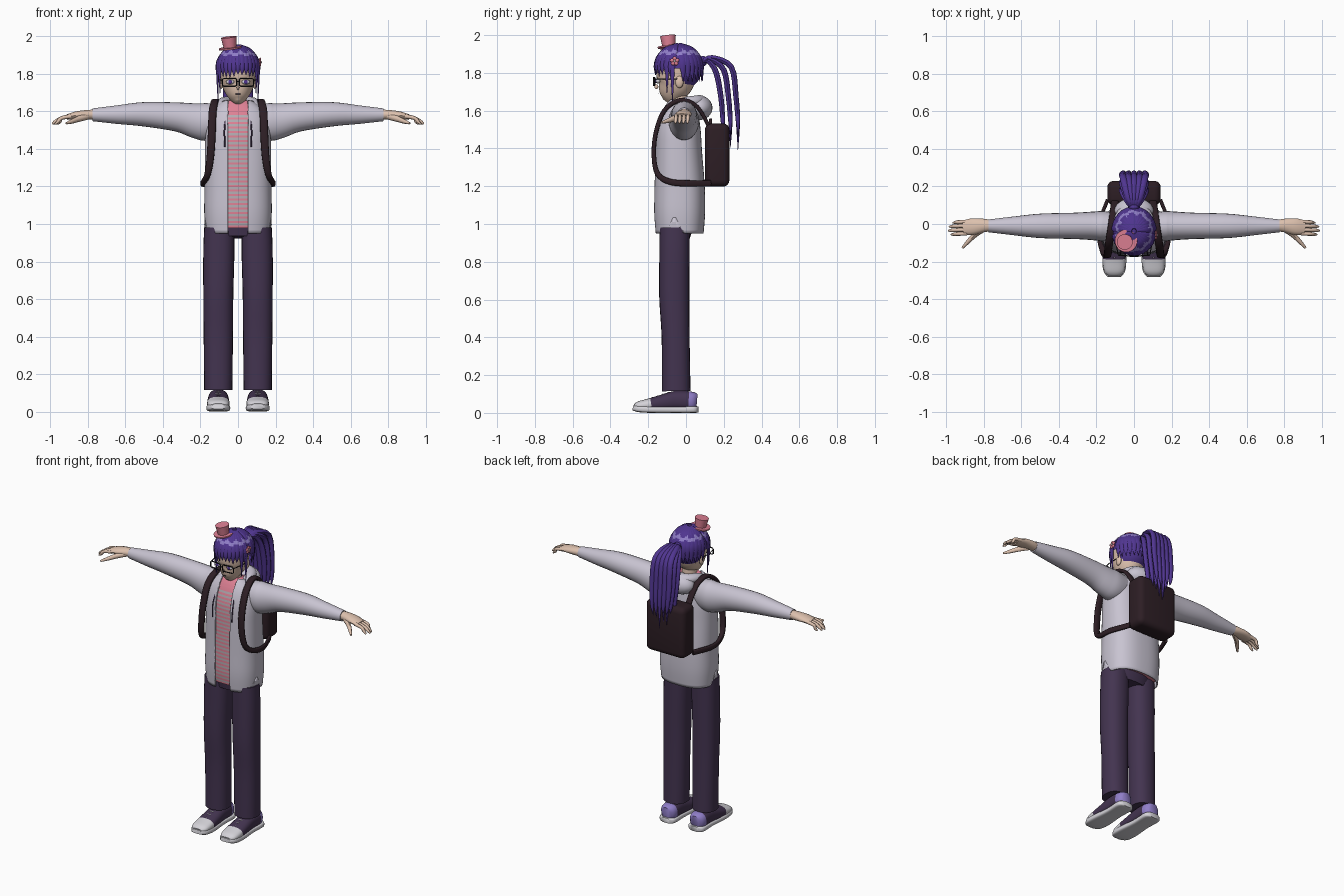
import bpy, bmesh, math, random
from mathutils import Vector, Matrix

random.seed(4)
if "Cube" in bpy.data.objects:
    bpy.data.objects.remove(bpy.data.objects["Cube"], do_unlink=True)


def material(name, r, g, b):
    m = bpy.data.materials.new(name)
    m.use_nodes = True
    m.diffuse_color = (r, g, b, 1)
    m.node_tree.nodes["Principled BSDF"].inputs["Base Color"].default_value = (r, g, b, 1)
    return m


JACKET = material("lavender grey cloth", .58, .55, .64)
PANTS = material("dark plum cloth", .056, .034, .08)
PACK = material("dark brown canvas", .026, .013, .018)
HAIR = material("purple hair", .08, .036, .28)
SHINE = material("light violet", .28, .21, .58)
SKIN = material("skin", .72, .53, .42)
PINK = material("pink", .74, .22, .3)
GREY = material("stripe grey", .45, .42, .45)
WHITE = material("off white", .66, .65, .69)
BLACK = material("black", .01, .01, .012)


def finish(name, bm, mats, rule=None, edit=None, angle=50):
    """Turn a bmesh into a smooth shaded object, colouring faces by rule."""
    if edit:
        edit(bm)
    bmesh.ops.recalc_face_normals(bm, faces=bm.faces)
    if rule:
        for f in bm.faces:
            f.material_index = rule(f.calc_center_median())
    me = bpy.data.meshes.new(name)
    bm.to_mesh(me)
    bm.free()
    for m in mats:
        me.materials.append(m)
    ob = bpy.data.objects.new(name, me)
    bpy.context.collection.objects.link(ob)
    bpy.ops.object.select_all(action='DESELECT')
    ob.select_set(True)
    bpy.context.view_layer.objects.active = ob
    bpy.ops.object.shade_smooth_by_angle(angle=math.radians(angle))
    return ob


def spline(pts, steps):
    """Catmull-Rom through rows of (x, y, z, half width, half depth)."""
    out = []
    for i in range(len(pts) - 1):
        a, b, c, d = (pts[max(i - 1, 0)], pts[i], pts[i + 1], pts[min(i + 2, len(pts) - 1)])
        for k in range(steps):
            t = k / steps
            out.append([q + t * (r - p + t * (2 * p - 5 * q + 4 * r - s + t * (3 * (q - r) + s - p))
                                 / 1) / 2 for p, q, r, s in zip(a, b, c, d)])
    return out + [list(pts[-1])]


def sweep(name, pts, side, mats, n=14, power=2, steps=4, mirror=1, caps=True, **kw):
    """Skin superellipse rings along a path; side is the width direction."""
    rows = spline([(p[0] * mirror, *p[1:]) for p in pts], steps)
    side = Vector(side)
    side.x *= mirror
    bm, rings = bmesh.new(), []
    for i, r in enumerate(rows):
        t = (Vector(rows[min(i + 1, len(rows) - 1)][:3]) - Vector(rows[max(i - 1, 0)][:3])).normalized()
        u = (side - t * side.dot(t)).normalized()
        v = t.cross(u)
        ring = []
        for k in range(n):
            w = math.tau * k / n
            c, s = math.cos(w), math.sin(w)
            c, s = (math.copysign(abs(q) ** (2 / power), q) for q in (c, s))
            ring.append(bm.verts.new(Vector(r[:3]) + u * c * max(r[3], .001) + v * s * max(r[4], .001)))
        rings.append(ring)
    for a, b in zip(rings, rings[1:]):
        for k in range(n):
            bm.faces.new((a[k], a[k - 1], b[k - 1], b[k]))
    if caps:
        bm.faces.new(rings[0])
        bm.faces.new(rings[-1])
    return finish(name, bm, mats, **kw)


def ball(name, loc, size, mat, rule=None, edit=None, seg=24):
    bm = bmesh.new()
    bmesh.ops.create_uvsphere(bm, u_segments=seg, v_segments=seg * 2 // 3, radius=1,
                              matrix=Matrix.Translation(loc) @ Matrix.Diagonal((*size, 1)))
    return finish(name, bm, mat if isinstance(mat, list) else [mat], rule, edit)


def cut(bm, co, no):
    bmesh.ops.bisect_plane(bm, geom=bm.verts[:] + bm.edges[:] + bm.faces[:], plane_co=co, plane_no=no)


X, Y, Z = (1, 0, 0), (0, 1, 0), (0, 0, 1)

# Jacket: open front, notched side hems
TORSO = [(0, -.035, .95, .172, .128), (0, -.035, 1.06, .18, .136), (0, -.035, 1.2, .178, .134),
         (0, -.04, 1.38, .176, .125), (0, -.04, 1.5, .172, .118), (0, -.03, 1.59, .15, .098),
         (0, -.02, 1.65, .085, .07)]


def open_front(bm):
    for x in (-.054, .054):
        cut(bm, (x, 0, 0), X)
    bmesh.ops.delete(bm, geom=[f for f in bm.faces if abs(f.calc_center_median().x) < .053
                               and f.calc_center_median().y < -.05], context='FACES')
    for v in bm.verts:
        if v.co.z < .96 and abs(v.co.x) > .1:
            v.co.z += max(0, .1 * (1 - abs(v.co.y + .06) / .045))


jacket = sweep("jacket", TORSO, X, [JACKET], n=72, power=2.5, caps=False, edit=open_front)
jacket.modifiers.new("thickness", 'SOLIDIFY').thickness = .008


# Striped shirt
def stripes(bm):
    for i in range(60):
        cut(bm, (0, 0, .98 + i * .012), Z)


sweep("shirt", [(x, y, z + (.03 if z < 1 else 0), a - .014, b - .012) for x, y, z, a, b in TORSO], X,
      [PINK, GREY], n=40, power=2.5, edit=stripes,
      rule=lambda c: int((c.z - .98) / .012) % 2 if c.z < 1.59 else 0)
sweep("hips", [(0, -.055, .93, .15, .075), (0, -.045, 1.04, .16, .1)], X, [PANTS], n=24)

# Hood resting behind the neck
ball("hood", (0, .07, 1.615), (.105, .07, .065), JACKET)
sweep("collar", [(-.065, -.115, 1.57, .015, .03), (-.085, -.03, 1.64, .022, .03), (-.06, .05, 1.65, .03, .035),
                 (0, .075, 1.65, .032, .035), (.06, .05, 1.65, .03, .035), (.085, -.03, 1.64, .022, .03),
                 (.065, -.115, 1.57, .015, .03)], Z, [JACKET])

for s, label in ((1, "left"), (-1, "right")):
    # Sleeve and hand
    sweep(label + "_sleeve", [(.06, -.02, 1.56, .07, .075), (.16, -.012, 1.545, .08, .1), (.22, -.01, 1.55, .076, .094),
                              (.32, -.01, 1.57, .07, .078), (.5, -.01, 1.585, .065, .065),
                              (.64, -.01, 1.583, .05, .05), (.775, -.01, 1.582, .034, .034)],
          Y, [JACKET], n=24, mirror=s)
    sweep(label + "_palm", [(.75, -.01, 1.582, .028, .028), (.8, -.008, 1.583, .036, .026),
                            (.86, -.014, 1.58, .044, .021), (.91, -.02, 1.57, .038, .015)],
          Y, [SKIN], mirror=s)
    for k in range(4):
        y, reach = .012 - k * .021, (.965, .985, .99, .975)[k]
        sweep(label + "_finger", [(.89, y, 1.574, .011, .012), (.94, y - .002, 1.565, .01, .01),
                                  (reach - .015, y - .004, 1.545, .009, .009),
                                  (reach, y - .005, 1.532, .004, .004)], Y, [SKIN], n=8, mirror=s)
    sweep(label + "_thumb", [(.8, -.025, 1.575, .018, .016), (.85, -.06, 1.56, .016, .014),
                             (.885, -.095, 1.547, .012, .011), (.915, -.128, 1.537, .006, .006)],
          Z, [SKIN], n=8, mirror=s)

    # Trouser leg
    sweep(label + "_trouser_leg", [(.1, -.06, .98, .08, .08), (.102, -.061, .85, .083, .08),
                                   (.105, -.062, .62, .08, .08), (.105, -.055, .4, .078, .074),
                                   (.105, -.052, .115, .075, .076)], X, [PANTS], n=24, power=2.3, mirror=s)

    # Shoe with pale toe cap, heel patch, sole and laces
    sweep(label + "_shoe", [(.105, .058, .06, .03, .04), (.105, .03, .062, .052, .05),
                            (.105, -.05, .065, .054, .052), (.105, -.13, .053, .058, .042),
                            (.105, -.2, .042, .06, .033), (.105, -.25, .036, .054, .025),
                            (.105, -.272, .03, .035, .014)], X, [PANTS, WHITE, SHINE], n=24, power=2.4, mirror=s,
          rule=lambda c: 1 if c.y < -.19 else 2 if c.y > .012 else 0)
    sweep(label + "_sole", [(.105, .065, .018, .03, .016), (.105, .04, .018, .056, .018),
                            (.105, -.06, .017, .054, .017), (.105, -.18, .018, .064, .018),
                            (.105, -.25, .022, .058, .018), (.105, -.282, .026, .035, .012)], X,
          [WHITE], n=24, power=4, mirror=s)
    for k in range(4):
        y, z = -.09 - k * .028, .108 - k * .0095
        sweep(label + "_lace", [(.07, y, z - .013, .004, .004), (.105, y - .004, z, .004, .004),
                                (.14, y, z - .013, .004, .004)], Y, [WHITE], n=6, mirror=s)

    # Backpack strap and hood cord
    sweep(label + "_strap", [(.1, .13, 1.5, .02, .01), (.11, .06, 1.62, .02, .01), (.122, -.03, 1.655, .02, .012),
                             (.135, -.115, 1.6, .021, .012), (.14, -.16, 1.48, .021, .012),
                             (.147, -.17, 1.36, .02, .012), (.162, -.15, 1.265, .017, .014),
                             (.183, -.09, 1.225, .012, .016), (.188, .0, 1.215, .009, .017),
                             (.14, .13, 1.215, .01, .017)], X, [PACK], n=12, mirror=s, power=3)
    sweep(label + "_cord", [(.064, -.125, 1.58, .004, .004), (.072, -.158, 1.5, .004, .004),
                            (.07, -.166, 1.41, .004, .004)], X, [PANTS], n=6, mirror=s)

    # Ear, eye and glasses lens rim with temple
    ball(label + "_ear", (.09 * s, -.035, 1.752), (.012, .022, .032), SKIN, seg=12)
    ball(label + "_eye_white", (.042 * s, -.148, 1.757), (.022, .012, .013), WHITE, seg=12)
    ball(label + "_iris", (.042 * s, -.158, 1.757), (.01, .004, .012), HAIR, seg=12)
    rim = [(.045 + a * .038, -.172 + (.006 if a > 0 else 0), 1.755 + b * .021, .0035, .0035)
           for a, b in ((-1, -.7), (-.8, -1), (.8, -1), (1, -.7), (1, .7), (.8, 1), (-.8, 1), (-1, .7), (-1, -.7))]
    sweep(label + "_glasses_rim", rim, Y, [BLACK], n=6, steps=1, mirror=s)
    sweep(label + "_glasses_temple", [(.083, -.166, 1.768, .003, .003), (.096, -.1, 1.768, .003, .003),
                                      (.095, -.03, 1.768, .003, .003)], Z, [BLACK], n=6, mirror=s)

sweep("glasses_bridge", [(-.008, -.172, 1.76, .003, .003), (.008, -.172, 1.76, .003, .003)], Y, [BLACK], n=6)

# Head, neck and small features
sweep("neck", [(0, -.035, 1.58, .05, .05), (0, -.04, 1.72, .043, .045)], X, [SKIN], n=20)
sweep("head", [(0, -.105, 1.648, .012, .02), (0, -.095, 1.663, .038, .045), (0, -.08, 1.695, .064, .07),
               (0, -.06, 1.74, .085, .096), (0, -.05, 1.8, .093, .108), (0, -.045, 1.87, .09, .105),
               (0, -.04, 1.93, .05, .06)], X, [SKIN], n=32)
ball("nose", (0, -.157, 1.727), (.007, .011, .012), SKIN, seg=12)
sweep("mouth", [(-.014, -.146, 1.693, .002, .002), (.014, -.146, 1.693, .002, .002)], Z, [PANTS], n=6)

# Hair cap with a jagged shine band
CENTRE, SIZE = Vector((0, -.038, 1.828)), Vector((.113, .125, .122))


def shine(c):
    phi = math.atan2(c.x, -c.y - .038)
    return int(abs(c.z - 1.908 - .008 * math.sin(phi * 11)) < .009)


def clear_face(bm):
    doomed = [f for f in bm.faces for c in [f.calc_center_median()]
              if c.z < 1.725 or (c.y < -.01 and c.z < 1.82)]
    bmesh.ops.delete(bm, geom=doomed, context='FACES')


ball("hair_cap", CENTRE, SIZE, [HAIR, SHINE], rule=shine, edit=clear_face, seg=56)


def lock(name, phi, tip, width):
    """A flat lock running from the crown down over the cap."""
    rows = []
    for theta, w in ((.1, .4), (.6, .9), (1.1, 1), (1.5, .85)):
        d = Vector((math.sin(theta) * math.sin(phi), -math.sin(theta) * math.cos(phi), math.cos(theta)))
        rows.append((*(CENTRE + d * SIZE * 1.01), width * w, .007))
    x, y = rows[-1][:2]
    rows.append((x * .97, y, tip, .001, .001))
    sweep(name, rows, (math.cos(phi), math.sin(phi), 0), [HAIR, SHINE], n=8, steps=6, rule=shine)


for k in range(13):
    lock("fringe_lock", -1.2 + k * .2, 1.785 + random.uniform(-.008, .015), .018)
for s in (1, -1):
    lock("side_lock", 1.05 * s, 1.69, .016)
    lock("long_side_lock", 1.3 * s, 1.64, .016)
for k in range(14):
    lock("back_lock", 1.75 + k * .215, 1.755, .022)

# Ponytail arching out from a tie at the back
ball("hair_tie", (0, .09, 1.862), (.028, .022, .028), HAIR, seg=14)
for k in range(15):
    x = -.062 + .124 * (k % 5) / 4
    depth = k // 5
    y, end = .16 + depth * .04, 1.38 + random.uniform(0, .13)
    sweep("ponytail_lock", [(x * .15, .085, 1.86, .012, .012), (x * .5, .12 + depth * .01, 1.862 + depth * .009, .018, .014),
                            (x * .9, y, 1.8 + depth * .015, .019, .015), (x, y + .025, 1.67, .018, .014),
                            (x * .9, y + .035, 1.54, .012, .011), (x * .75, y + .035, end, .001, .001)],
          X, [HAIR], n=8)

# Tilted small top hat
bm = bmesh.new()
tilt = Matrix.Translation((-.042, -.09, 1.938)) @ Matrix.Rotation(-.12, 4, 'Y') @ Matrix.Rotation(.1, 4, 'X')
for r1, r2, h, z in ((.06, .06, .008, 0), (.034, .042, .058, .03)):
    bmesh.ops.create_cone(bm, cap_ends=True, segments=28, radius1=r1, radius2=r2, depth=h,
                          matrix=tilt @ Matrix.Translation((0, 0, z)))
finish("small_hat", bm, [PINK], angle=35)

# Flower clip on the left side
for k in range(5):
    w = math.tau * k / 5 + math.pi / 2
    ball("flower_petal", (.118, -.06 + .014 * math.cos(w), 1.862 + .014 * math.sin(w)), (.006, .011, .011), PINK, seg=10)
ball("flower_centre", (.124, -.06, 1.862), (.004, .006, .006), WHITE, seg=10)

# Backpack with rounded edges
bm = bmesh.new()
bmesh.ops.create_cube(bm, size=1, matrix=Matrix.Translation((0, .165, 1.365)) @ Matrix.Diagonal((.285, .13, .335, 1)))
bmesh.ops.bevel(bm, geom=bm.edges[:], offset=.035, segments=4, profile=.5, affect='EDGES')
finish("backpack", bm, [PACK])
sweep("backpack_handle", [(-.03, .13, 1.52, .008, .005), (0, .13, 1.555, .008, .005), (.03, .13, 1.52, .008, .005)],
      Y, [PACK], n=8)
